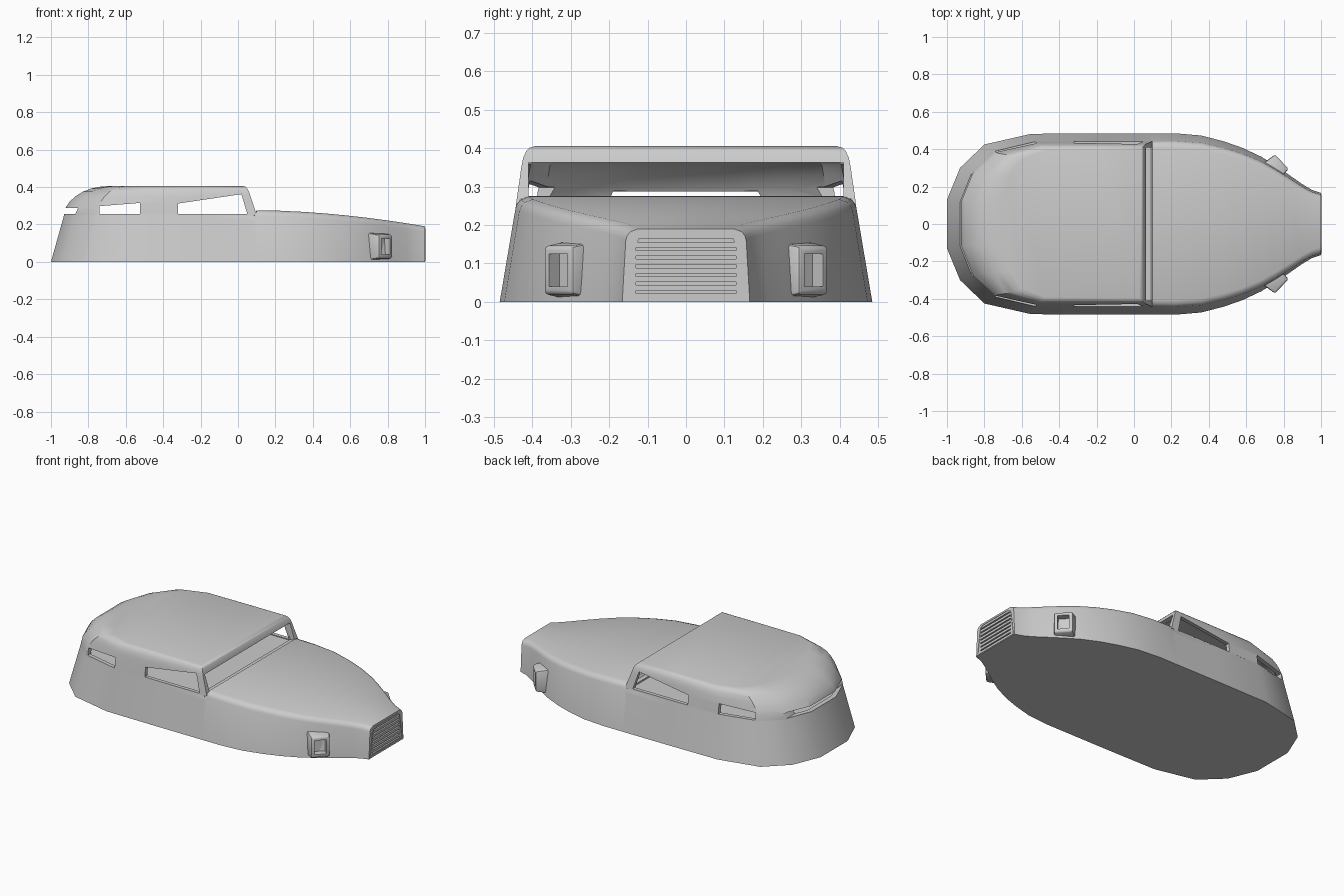
import bpy, bmesh, math
from mathutils import Vector, Matrix

if "Cube" in bpy.data.objects:
    bpy.data.objects.remove(bpy.data.objects["Cube"])

grey = bpy.data.materials.new("body_grey")
grey.use_nodes = True
grey.diffuse_color = (0.6, 0.6, 0.6, 1)
grey.node_tree.nodes["Principled BSDF"].inputs["Base Color"].default_value = grey.diffuse_color

# Half outline of the hull on the ground, tail to nose
OUTLINE = [(-1, .13), (-.93, .30), (-.80, .425), (-.55, .482), (-.2, .485), (.085, .485),
           (.1, .485), (.22, .485), (.36, .473), (.48, .442), (.58, .407), (.68, .36),
           (.76, .31), (.83, .262), (.9, .213), (.95, .183), (1, .166)]


def finish(name, bm):
    bmesh.ops.recalc_face_normals(bm, faces=bm.faces)
    mesh = bpy.data.meshes.new(name)
    bm.to_mesh(mesh)
    bm.free()
    mesh.materials.append(grey)
    ob = bpy.data.objects.new(name, mesh)
    bpy.context.collection.objects.link(ob)
    return ob


def loft(name, halves):
    """Stack mirrored half outlines and close the ends with strips across."""
    bm = bmesh.new()
    rings = []
    for half in halves:
        loop = half + [(x, -y, z) for x, y, z in reversed(half)]
        rings.append([bm.verts.new(p) for p in loop])
    n = len(rings[0])
    for low, high in zip(rings, rings[1:]):
        for i in range(n):
            j = (i + 1) % n
            bm.faces.new((low[i], low[j], high[j], high[i]))
    for ring in (rings[0], rings[-1]):
        for i in range(n // 2 - 1):
            bm.faces.new((ring[i], ring[i + 1], ring[n - 2 - i], ring[n - 1 - i]))
    return finish(name, bm)


def prism(name, points, half_width):
    """Side profile (x, z) extruded across the width."""
    bm = bmesh.new()
    face = bm.faces.new([bm.verts.new((x, -half_width, z)) for x, z in points])
    new = bmesh.ops.extrude_face_region(bm, geom=[face])["geom"]
    bmesh.ops.translate(bm, verts=[v for v in new if isinstance(v, bmesh.types.BMVert)],
                        vec=(0, 2 * half_width, 0))
    ob = finish(name, bm)
    ob.hide_render = True
    return ob


def cut(ob, cutter):
    mod = ob.modifiers.new("cut", "BOOLEAN")
    mod.operation = "DIFFERENCE"
    mod.solver = "EXACT"
    mod.object = cutter
    bpy.context.view_layer.objects.active = ob
    bpy.ops.object.modifier_apply(modifier=mod.name)
    bpy.data.objects.remove(cutter)


def smooth(ob, degrees=32):
    bpy.ops.object.select_all(action="DESELECT")
    ob.select_set(True)
    bpy.context.view_layer.objects.active = ob
    bpy.ops.object.shade_smooth_by_angle(angle=math.radians(degrees))


# Hull with a sloping hood and a rounded hood edge
def hull_top(x):
    return .276 - .086 * ((x - .1) / .9) ** 1.8 if x >= .1 else .25


def hull_ring(drop, inset):
    ring = []
    for x, y in OUTLINE:
        z = 0 if drop is None else hull_top(x) - drop
        lean = z / .25
        tail = (.6 - .07 * lean) / .6
        ring.append((-.4 + (x + .4) * tail if x < -.4 else x,
                     y * (1 - .087 * lean) - (inset if x >= .1 else 0), z))
    return ring


hull = loft("hull", [hull_ring(None, 0), hull_ring(.03, 0), hull_ring(.018, .003),
                     hull_ring(.008, .01), hull_ring(0, .03)])

# Grille slots in the nose
for i in range(7):
    z = .025 + i * .0225
    cut(hull, prism("slot_cutter", [(.985, z - .004), (1.1, z - .004),
                                    (1.1, z + .004), (.985, z + .004)], .13))
smooth(hull)

# Grille surround: a thin raised rim on the nose
bm = bmesh.new()
rim = [(-.157, .004), (-.135, .15), (-.128, .168), (-.112, .178),
       (.112, .178), (.128, .168), (.135, .15), (.157, .004)]
outer = [bm.verts.new((1, y, z)) for y, z in rim]
inner = [bm.verts.new((1, y * .95, .01 + z * .935)) for y, z in rim]
for i in range(len(rim)):
    j = (i + 1) % len(rim)
    bm.faces.new((outer[i], outer[j], inner[j], inner[i]))
solid = bmesh.ops.extrude_face_region(bm, geom=bm.faces[:])["geom"]
bmesh.ops.translate(bm, verts=[v for v in solid if isinstance(v, bmesh.types.BMVert)],
                    vec=(.003, 0, 0))
finish("grille_rim", bm)

# Cabin levels: height, tail x, half width, windscreen x
LEVELS = [(.25, -.93, .443, .1), (.287, -.924, .438, .088), (.32, -.902, .433, .077),
          (.35, -.87, .429, .067), (.375, -.83, .424, .059), (.392, -.785, .416, .05),
          (.401, -.745, .407, .041), (.405, -.70, .394, .028)]


def cabin_ring(z, tail, side, front):
    ring = []
    for x, y in OUTLINE[:5] + OUTLINE[6:7]:
        if x < -.4:
            x = -.4 + (x + .4) * (-.4 - tail) / .6
        ring.append((min(x, front), y * side / .485, z))
    return ring


cabin = loft("cabin", [cabin_ring(*level) for level in LEVELS])
hollow = loft("hollow_cutter", [cabin_ring(z - .02, tail + .025, side - .02, front - .025)
                                for z, tail, side, front in LEVELS])
hollow.hide_render = True
cut(cabin, hollow)

# Window openings: windscreen, front side, rear side, tail slot
cut(cabin, prism("windscreen_cutter", [(0, .262), (.2, .262), (.2, .362), (0, .362)], .41))
cut(cabin, prism("front_window_cutter", [(-.32, .255), (.05, .255), (.018, .362), (-.32, .312)], .6))
cut(cabin, prism("rear_window_cutter", [(-.74, .255), (-.525, .255), (-.525, .315), (-.74, .298)], .6))
cut(cabin, prism("tail_window_cutter", [(-1.1, .255), (-.87, .255), (-.855, .288), (-1.1, .284)], .6))
smooth(cabin)

# Headlight housings: tapered boxes with a recessed square opening
for side, name in ((1, "left"), (-1, "right")):
    bm = bmesh.new()
    bmesh.ops.create_cube(bm, size=1)
    for v in bm.verts:
        taper = .88 if v.co.x > 0 else 1.08
        v.co = Vector((v.co.x * .1 - .05, v.co.y * .12 * taper, v.co.z * .142 * taper))
    bmesh.ops.bevel(bm, geom=bm.edges[:], offset=.01, segments=2, affect="EDGES", profile=.5)
    bm.normal_update()
    front = max(bm.faces, key=lambda f: f.calc_center_median().x)
    bmesh.ops.inset_region(bm, faces=[front], thickness=.014)
    bmesh.ops.inset_region(bm, faces=[front], thickness=.0005, depth=-.04)
    place = Matrix.Translation((.79, .333 * side, .082)) @ Matrix.Rotation(
        math.radians(43 * side), 4, "Z")
    bmesh.ops.transform(bm, matrix=place, verts=bm.verts)
    smooth(finish(name + "_headlight", bm), 40)
